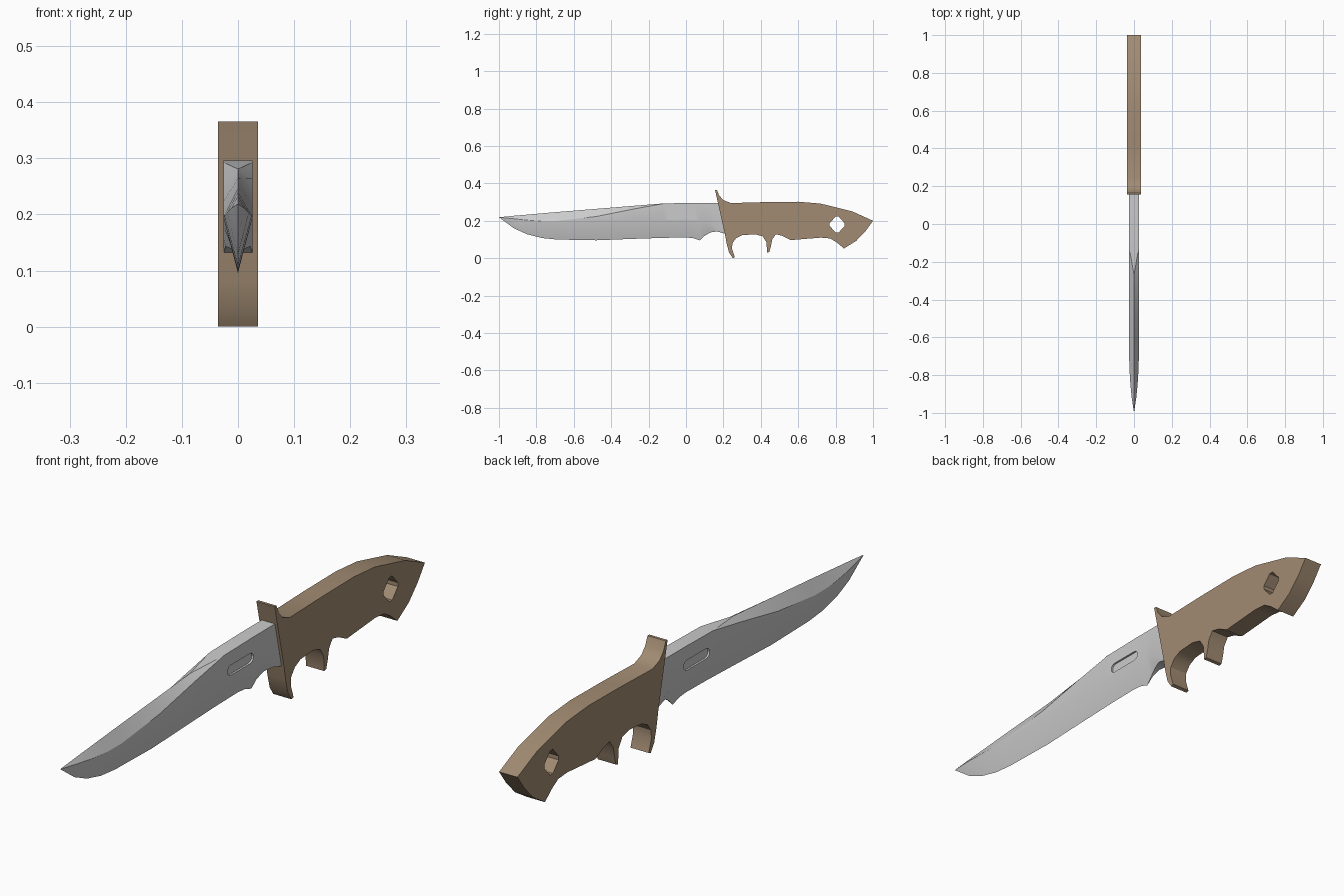
import bpy, bmesh, math
from mathutils import Vector


def finish(name, bm):
    bmesh.ops.remove_doubles(bm, verts=bm.verts, dist=1e-4)
    bmesh.ops.recalc_face_normals(bm, faces=bm.faces)
    me = bpy.data.meshes.new(name)
    bm.to_mesh(me)
    bm.free()
    ob = bpy.data.objects.new(name, me)
    bpy.context.collection.objects.link(ob)
    return ob


def extrude_profile(name, pts, x0, x1):
    """Prism along x from a (y, z) outline."""
    bm = bmesh.new()
    face = bm.faces.new([bm.verts.new((x0, y, z)) for y, z in pts])
    res = bmesh.ops.extrude_face_region(bm, geom=[face])
    moved = [g for g in res["geom"] if isinstance(g, bmesh.types.BMVert)]
    bmesh.ops.translate(bm, verts=moved, vec=(x1 - x0, 0, 0))
    return finish(name, bm)


def cut(ob, cutter):
    mod = ob.modifiers.new("cut", "BOOLEAN")
    mod.operation, mod.solver, mod.object = "DIFFERENCE", "EXACT", cutter
    cutter.hide_render = True
    bpy.context.view_layer.objects.active = ob
    bpy.ops.object.modifier_apply(modifier=mod.name)
    bpy.data.objects.remove(cutter)


def smooth(ob, deg):
    bpy.ops.object.select_all(action="DESELECT")
    ob.select_set(True)
    bpy.context.view_layer.objects.active = ob
    bpy.ops.object.shade_smooth_by_angle(angle=math.radians(deg))


# Handle with guard and finger grooves, one side outline
outline = [
    (0.155, 0.366), (0.165, 0.366), (0.178, 0.335), (0.20, 0.31), (0.24, 0.295),
    (0.42, 0.300), (0.60, 0.302), (0.72, 0.292), (0.89, 0.25), (1.0, 0.20),
    (0.96, 0.145), (0.91, 0.093), (0.845, 0.052), (0.805, 0.085), (0.77, 0.106),
    (0.72, 0.11), (0.56, 0.097), (0.515, 0.12), (0.48, 0.128), (0.461, 0.10),
    (0.453, 0.06), (0.445, 0.033), (0.434, 0.03), (0.43, 0.085), (0.41, 0.117),
    (0.37, 0.128), (0.30, 0.123), (0.268, 0.107), (0.248, 0.08), (0.246, 0.05),
    (0.261, 0.004), (0.25, 0.0), (0.23, 0.03), (0.217, 0.08), (0.208, 0.13),
]
handle = extrude_profile("handle", outline, -0.036, 0.036)

# Lanyard hole: diamond with clipped corners
hole = [(0.808 + sy, 0.18 + sz) for sy, sz in (
    (0.04, 0.007), (0.008, 0.043), (-0.008, 0.043), (-0.04, 0.007),
    (-0.04, -0.007), (-0.008, -0.043), (0.008, -0.043), (0.04, -0.007))]
cut(handle, extrude_profile("hole_cutter", hole, -0.1, 0.1))
tan = bpy.data.materials.new("tan_grip")
tan.diffuse_color = (0.36, 0.26, 0.17, 1)
handle.data.materials.append(tan)
smooth(handle, 30)

# Blade stations: y, spine z, upper ridge z, lower ridge z, edge z,
# spine half width, ridge half width, edge half width
stations = [
    (-1.00, 0.219, 0.219, 0.219, 0.219, 0, 0, 0),
    (-0.92, 0.227, 0.211, 0.210, 0.160, 0, 0.012, 0),
    (-0.85, 0.233, 0.204, 0.202, 0.128, 0, 0.019, 0),
    (-0.77, 0.240, 0.199, 0.196, 0.108, 0, 0.024, 0),
    (-0.69, 0.247, 0.200, 0.195, 0.100, 0, 0.026, 0),
    (-0.48, 0.264, 0.223, 0.197, 0.096, 0, 0.026, 0),
    (-0.27, 0.281, 0.265, 0.200, 0.104, 0, 0.026, 0),
    (-0.12, 0.293, 0.292, 0.202, 0.109, 0.026, 0.026, 0),
    (0.00, 0.295, 0.294, 0.203, 0.111, 0.026, 0.026, 0),
    (0.04, 0.296, 0.295, 0.203, 0.107, 0.026, 0.026, 0),
    (0.075, 0.296, 0.295, 0.202, 0.095, 0.026, 0.026, 0),
    (0.10, 0.296, 0.295, 0.195, 0.120, 0.026, 0.026, 0.003),
    (0.13, 0.296, 0.295, 0.180, 0.138, 0.026, 0.026, 0.010),
    (0.165, 0.296, 0.295, 0.158, 0.143, 0.026, 0.026, 0.022),
    (0.215, 0.296, 0.295, 0.140, 0.130, 0.026, 0.026, 0.026),
]
bm = bmesh.new()
rings = []
for y, zt, zu, zl, zb, tw, w, bw in stations:
    half = [(tw, zt), (w, zu), (w, zl), (bw, zb)]
    ring = half + [(-x, z) for x, z in reversed(half)]
    rings.append([bm.verts.new((x, y, z)) for x, z in ring])
for a, b in zip(rings, rings[1:]):
    for i in range(8):
        j = (i + 1) % 8
        bm.faces.new((a[i], a[j], b[j], b[i]))
bm.faces.new(rings[-1])
blade = finish("blade", bm)

# Shallow rounded slot pressed into both sides of the blade
r, z0 = 0.018, 0.226
slot = []
for cy, start in ((0.032, -90), (-0.078, 90)):
    for k in range(7):
        a = math.radians(start + 30 * k)
        slot.append((cy + r * math.cos(a), z0 + r * math.sin(a)))
for side in (1, -1):
    cut(blade, extrude_profile("slot_cutter", slot, side * 0.019, side * 0.05))
smooth(blade, 25)
